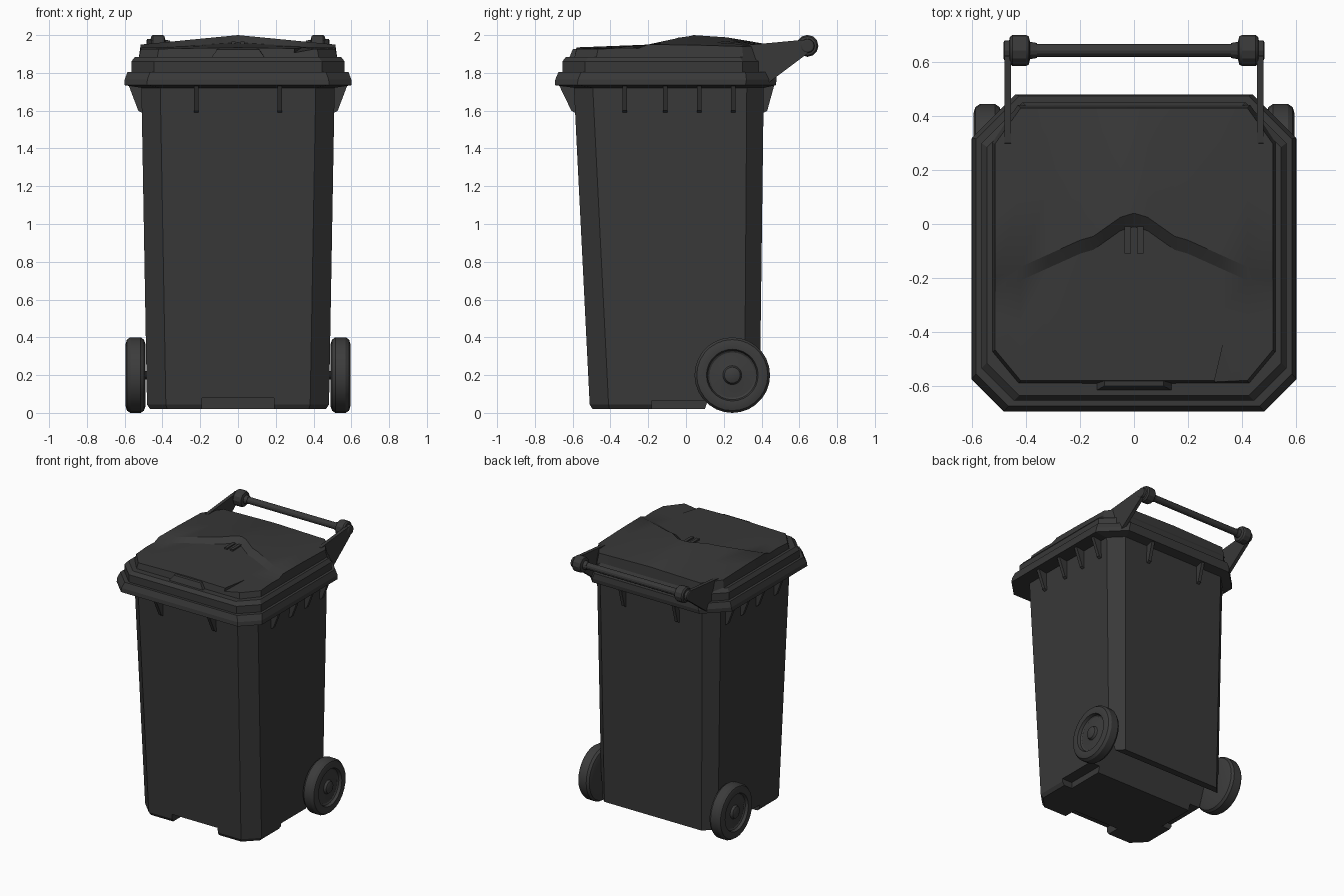
import bpy, bmesh, math

cube = bpy.data.objects.get("Cube")
if cube:
    bpy.data.objects.remove(cube, do_unlink=True)


def make_material(name, value):
    mat = bpy.data.materials.new(name)
    mat.use_nodes = True
    mat.diffuse_color = (value, value, value, 1)
    mat.node_tree.nodes["Principled BSDF"].inputs["Base Color"].default_value = (value, value, value, 1)
    return mat


plastic = make_material("dark grey plastic", 0.04)
rubber = make_material("wheel grey", 0.045)


def finish(name, bm, mat=plastic, smooth=True):
    bmesh.ops.recalc_face_normals(bm, faces=bm.faces)
    mesh = bpy.data.meshes.new(name)
    bm.to_mesh(mesh)
    bm.free()
    mesh.materials.append(mat)
    obj = bpy.data.objects.new(name, mesh)
    bpy.context.collection.objects.link(obj)
    if smooth:
        shade(obj)
    return obj


def activate(obj):
    bpy.ops.object.select_all(action="DESELECT")
    obj.select_set(True)
    bpy.context.view_layer.objects.active = obj


def shade(obj):
    activate(obj)
    bpy.ops.object.shade_smooth_by_angle(angle=math.radians(28))


def loft(name, rings, mat=plastic, smooth=True):
    """Skin a list of equal-sized point rings and cap both ends."""
    bm = bmesh.new()
    loops = [[bm.verts.new(p) for p in ring] for ring in rings]
    n = len(loops[0])
    for a, b in zip(loops, loops[1:]):
        for i in range(n):
            j = (i + 1) % n
            bm.faces.new((a[i], a[j], b[j], b[i]))
    bm.faces.new(loops[0])
    bm.faces.new(loops[-1])
    return finish(name, bm, mat, smooth)


def octagon(x, front, back, cf, cb, z):
    """Rectangle with chamfered corners."""
    half = [(x, front + cf), (x, back - cb), (x - cb, back)]
    right = [(x - cf, front)] + half
    return [(px, py, z) for px, py in right] + [(-px, py, z) for px, py in reversed(right)]


def prism(name, profile, x0, x1):
    return loft(name, [[(x, y, z) for y, z in profile] for x in (x0, x1)], smooth=False)


def box(name, x0, x1, y0, y1, z0, z1):
    return prism(name, [(y0, z0), (y1, z0), (y1, z1), (y0, z1)], x0, x1)


def lathe(name, profile, y, z, side=1, n=28, mat=plastic):
    """Turn an (x, radius) profile round an axis along x."""
    rings = []
    for x, r in profile:
        angles = [math.tau * i / n for i in range(n)]
        rings.append([(side * x, y + r * math.cos(a), z + r * math.sin(a)) for a in angles])
    return loft(name, rings, mat)


def cut(obj, cutter):
    mod = obj.modifiers.new("cut", "BOOLEAN")
    mod.operation = "DIFFERENCE"
    mod.solver = "EXACT"
    mod.object = cutter
    activate(obj)
    bpy.ops.object.modifier_apply(modifier=mod.name)
    bpy.data.objects.remove(cutter, do_unlink=True)


# Tapered body with base notches and axle channel
body = loft("body", [
    octagon(0.465, -0.495, 0.375, 0.09, 0.07, 0.02),
    octagon(0.482, -0.51, 0.39, 0.1, 0.08, 0.045),
    octagon(0.512, -0.595, 0.412, 0.1, 0.09, 1.75)], smooth=False)
cut(body, box("notch", -0.19, 0.19, -0.6, -0.4, -0.1, 0.08))
for s in (-1, 1):
    cut(body, box("notch", s * 0.4, s * 0.6, -0.18, 0.16, -0.1, 0.065))
cut(body, prism("channel", [(0.1, -0.1), (0.1, 0.02), (0.17, 0.24), (0.32, 0.24),
                            (0.34, 0.07), (0.6, 0.07), (0.6, -0.1)], -0.7, 0.7))
shade(body)

# Rim around the mouth
loft("rim", [
    octagon(0.505, -0.585, 0.41, 0.1, 0.09, 1.72),
    octagon(0.602, -0.695, 0.475, 0.12, 0.16, 1.735),
    octagon(0.6, -0.692, 0.48, 0.12, 0.16, 1.765),
    octagon(0.585, -0.675, 0.475, 0.12, 0.16, 1.805)], smooth=False)

# Lid flange
loft("lid_flange", [
    octagon(0.565, -0.655, 0.45, 0.12, 0.15, 1.80),
    octagon(0.565, -0.655, 0.45, 0.12, 0.15, 1.86),
    octagon(0.545, -0.635, 0.435, 0.12, 0.15, 1.885)], smooth=False)


# Lid panel with a curved step running across it
def lid_column(x):
    a = abs(x)
    e = a / 0.515
    corner = max(0, a - 0.42)
    front = -0.58 + corner * 1.2
    back = 0.43 - corner * 1.4
    if a < 0.2:
        ridge = -0.01 + 0.05 * math.cos(math.pi * a / 0.2)
    else:
        ridge = -0.06 - (a - 0.2) * 0.45
    high = 2.0 - 0.05 * e
    low = high - 0.04 + 0.02 * e
    foot = ridge - 0.05
    return [(x, front, 1.935 - 0.01 * e),
            (x, front + (foot - front) * 0.6, 1.948 - 0.015 * e),
            (x, foot, low),
            (x, ridge, high),
            (x, ridge + (back - ridge) * 0.45, 1.988 - 0.04 * e),
            (x, back, 1.952 - 0.012 * e)]


bm = bmesh.new()
right_xs = [0.05, 0.1, 0.15, 0.2, 0.32, 0.42, 0.515]
xs = [-x for x in reversed(right_xs)] + [0] + right_xs
grid = [[bm.verts.new(p) for p in lid_column(x)] for x in xs]
for a, b in zip(grid, grid[1:]):
    for i in range(len(a) - 1):
        bm.faces.new((a[i], b[i], b[i + 1], a[i + 1]))
border = [e for e in bm.edges if e.is_boundary]
skirt = bmesh.ops.extrude_edge_only(bm, edges=border)["geom"]
for v in skirt:
    if isinstance(v, bmesh.types.BMVert):
        v.co.x *= 1.025
        v.co.y *= 1.025
        v.co.z = 1.865
bmesh.ops.holes_fill(bm, edges=[e for e in bm.edges if e.is_boundary], sides=0)
lid = finish("lid_panel", bm, smooth=False)

# Creased dent near one front corner of the lid
bm = bmesh.new()
for x, y, z in ((0.28, -0.66, 1.895), (0.42, -0.66, 1.92), (0.35, -0.36, 1.942)):
    bm.verts.new((x, y, z))
    bm.verts.new((x, y, 2.1))
bmesh.ops.convex_hull(bm, input=bm.verts)
cut(lid, finish("dent", bm, smooth=False))
shade(lid)

# Front grip tab and the two small ridges on the lid
loft("grip_tab", [
    [(-0.145, -0.62, 1.875), (0.145, -0.62, 1.875), (0.145, -0.55, 1.875), (-0.145, -0.55, 1.875)],
    [(-0.11, -0.60, 1.925), (0.11, -0.60, 1.925), (0.11, -0.55, 1.93), (-0.11, -0.55, 1.93)]],
    smooth=False)
for s in (-1, 1):
    box("lid_ridge", s * 0.012, s * 0.035, -0.11, -0.01, 1.94, 1.966)


# Triangular ribs under the rim
def rib(name, wall, depth, offset, turn):
    c, s = math.cos(turn), math.sin(turn)
    shape = [(-0.03, 1.59), (0.004, 1.59), (0.02, 1.6), (depth, 1.745), (-0.03, 1.745)]
    rings = []
    for t in (offset - 0.012, offset + 0.012):
        rings.append([((wall + d) * c - t * s, (wall + d) * s + t * c, z) for d, z in shape])
    loft(name, rings, smooth=False)


for y in (-0.325, -0.11, 0.07, 0.25):
    rib("side_rib_left", 0.508, 0.075, y, 0)
    rib("side_rib_right", 0.508, 0.075, -y, math.pi)
for x in (-0.22, 0.22):
    rib("front_rib", 0.587, 0.09, x, -math.pi / 2)
    rib("back_rib", 0.41, 0.06, x, math.pi / 2)

# Handle: bar, end knobs and arms
bar_y, bar_z = 0.643, 1.943
lathe("handle_bar", [(-0.4, 0.024), (0.4, 0.024)], bar_y, bar_z, n=12)
arm = [(0.22, 1.86), (0.3, 1.945), (0.62, 1.975), (0.66, 1.94), (0.64, 1.9), (0.44, 1.75), (0.36, 1.78)]
for s in (-1, 1):
    lathe("handle_knob", [(0.36, 0.028), (0.385, 0.032), (0.39, 0.052), (0.4, 0.058), (0.45, 0.058),
                          (0.46, 0.05), (0.462, 0.038), (0.48, 0.036), (0.484, 0.03)],
          bar_y, bar_z, s, 12)
    prism("handle_arm", arm, s * 0.455, s * 0.48)

# Wheels and axle
wheel_y, wheel_z = 0.245, 0.2
lathe("axle", [(-0.5, 0.022), (0.5, 0.022)], wheel_y, wheel_z, n=12)
tyre = [(0.49, 0.05), (0.49, 0.165), (0.498, 0.188), (0.515, 0.2), (0.57, 0.2), (0.588, 0.188),
        (0.595, 0.165), (0.592, 0.137), (0.572, 0.13), (0.566, 0.12), (0.57, 0.06),
        (0.572, 0.05), (0.588, 0.042), (0.596, 0.022)]
for s in (-1, 1):
    lathe("wheel", tyre, wheel_y, wheel_z, s, mat=rubber)
